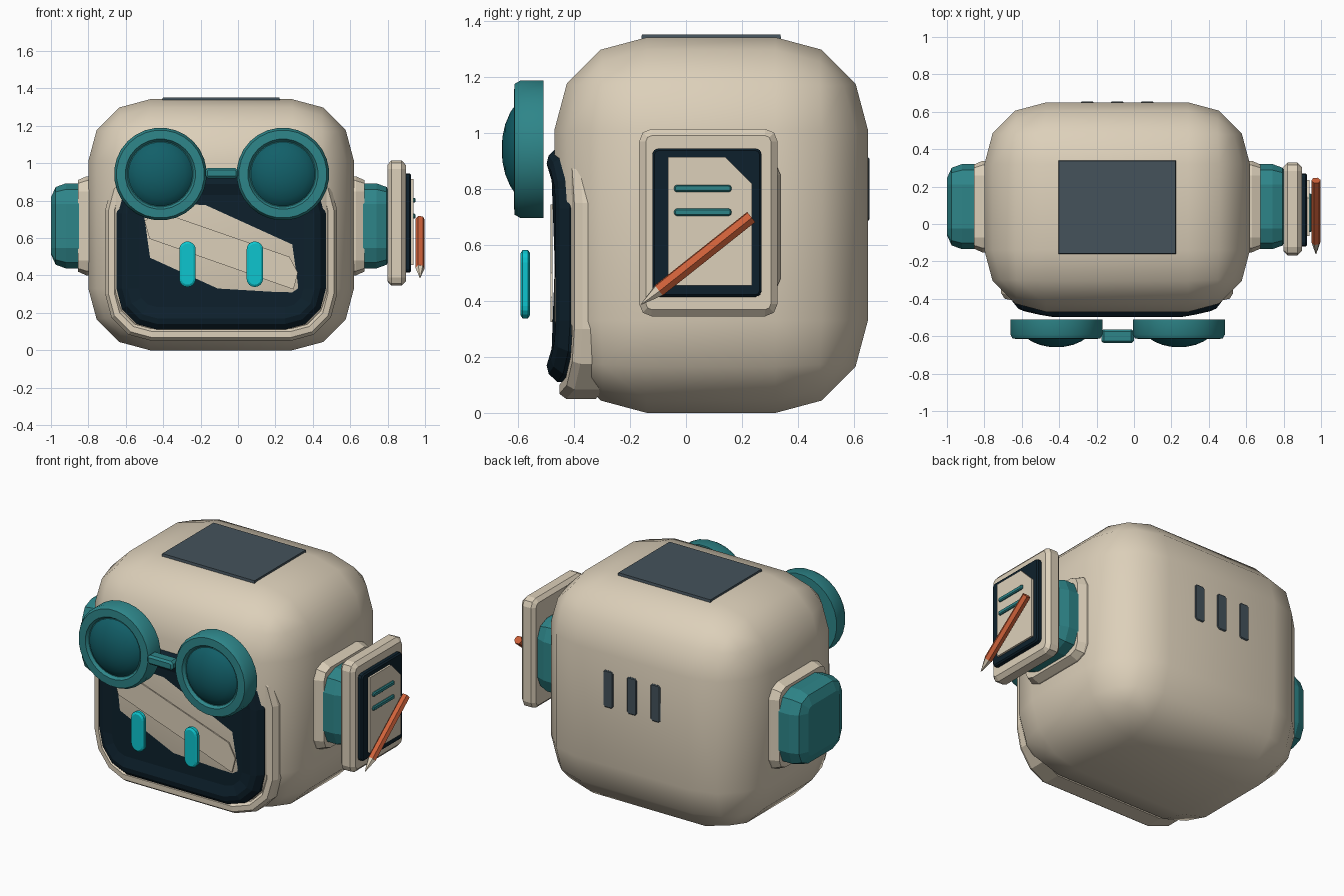
import bpy, bmesh, math
from mathutils import Vector

if "Cube" in bpy.data.objects:
    bpy.data.objects.remove(bpy.data.objects["Cube"])

CX, CY = -0.09, 0.09   # centre of the head


def material(name, r, g, b):
    m = bpy.data.materials.new(name)
    m.diffuse_color = (r, g, b, 1)
    m.use_nodes = True
    m.node_tree.nodes["Principled BSDF"].inputs["Base Color"].default_value = m.diffuse_color
    return m


CREAM = material("cream", 0.72, 0.63, 0.49)
TEAL = material("teal", 0.027, 0.235, 0.25)
LENS = material("deep_teal", 0.006, 0.115, 0.14)
NAVY = material("navy", 0.004, 0.0145, 0.025)
CYAN = material("cyan", 0.004, 0.56, 0.62)
SLATE = material("slate", 0.058, 0.085, 0.105)
ORANGE = material("orange", 0.62, 0.12, 0.042)


def finish(name, bm, mat, angle=None):
    bmesh.ops.recalc_face_normals(bm, faces=bm.faces)
    me = bpy.data.meshes.new(name)
    bm.to_mesh(me)
    bm.free()
    me.materials.append(mat)
    ob = bpy.data.objects.new(name, me)
    bpy.context.collection.objects.link(ob)
    if angle:
        bpy.ops.object.select_all(action='DESELECT')
        ob.select_set(True)
        bpy.context.view_layer.objects.active = ob
        bpy.ops.object.shade_smooth_by_angle(angle=math.radians(angle))
    return ob


def loft(name, rings, mat, angle=None, closed=False):
    """Skin equal-length rings; cap the ends, or join last to first."""
    bm = bmesh.new()
    vs = [[bm.verts.new(p) for p in ring] for ring in rings]
    n = len(rings[0])
    pairs = list(zip(vs, vs[1:]))
    if closed:
        pairs.append((vs[-1], vs[0]))
    else:
        bm.faces.new(vs[0])
        bm.faces.new(vs[-1])
    for a, b in pairs:
        for i in range(n):
            j = (i + 1) % n
            bm.faces.new((a[i], a[j], b[j], b[i]))
    return finish(name, bm, mat, angle)


def rounded(cu, cv, w, h, r, n, inset=0.0):
    """Rounded rectangle outline with n segments per corner."""
    pts, q = [], max(r - inset, 0.004)
    for k, (su, sv) in enumerate(((1, 1), (-1, 1), (-1, -1), (1, -1))):
        for i in range(n + 1):
            a = math.pi / 2 * (k + i / n)
            pts.append((cu + su * (w / 2 - inset - q) + q * math.cos(a),
                        cv + sv * (h / 2 - inset - q) + q * math.sin(a)))
    return pts


def on_x(x, outline):
    return [(x, u, v) for u, v in outline]


def on_y(y, outline):
    return [(u, y, v) for u, v in outline]


def pad(name, place, shape, steps, mat, angle=None):
    """Rounded slab: steps are (depth, inset)."""
    return loft(name, [place(d, rounded(*shape, i)) for d, i in steps], mat, angle)


def circle(c, axis, r, n):
    axis = Vector(axis).normalized()
    u = axis.orthogonal().normalized()
    v = axis.cross(u)
    return [Vector(c) + r * (math.cos(t) * u + math.sin(t) * v)
            for t in (2 * math.pi * i / n for i in range(n))]


# Head shell: box with large three-step rounded edges
bm = bmesh.new()
bmesh.ops.create_cube(bm, size=1)
for v in bm.verts:
    v.co = Vector((v.co.x * 1.42 + CX, v.co.y * 1.12 + CY, v.co.z * 1.342 + 0.671))
bmesh.ops.bevel(bm, geom=bm.edges[:], offset=0.33, segments=3, profile=0.5, affect='EDGES')
finish("head_shell", bm, CREAM, 50)

# Top panel and back vents
bm = bmesh.new()
bmesh.ops.create_cube(bm, size=1)
for v in bm.verts:
    s = 0.99 if v.co.z > 0 else 1
    v.co = Vector((v.co.x * 0.63 * s + CX, v.co.y * 0.5 * s + CY, 1.343 + v.co.z * 0.019))
finish("top_panel", bm, SLATE)
for i in (-1, 0, 1):
    pad("back_vent", on_y, (CX + 0.16 * i, 0.80, 0.066, 0.226, 0.012, 1),
        ((0.64, 0), (0.652, 0), (0.656, 0.005)), SLATE)


# Face frame: ring that bends back at the sides
def bent(outline, depth):
    ring = []
    for x, z in outline:
        t = min(max((abs(x - CX) - 0.36) / 0.26, 0), 1)
        ring.append((x, -0.455 + 0.06 * t + depth, z))
    return ring


frame = (CX, 0.525, 1.24, 0.95, 0.25, 3)
loft("face_frame", [bent(rounded(*frame, i), d) for i, d in
                    ((0, 0.13), (0, 0.025), (0.018, 0), (0.05, 0), (0.065, 0.02), (0.065, 0.13))],
     CREAM, closed=True)

# Visor with a raised lip and sunken middle
visor = (CX, 0.53, 1.12, 0.84, 0.22, 3)
loft("visor", [bent(rounded(*visor, i), d) for i, d in
               ((0, 0.055), (0, -0.005), (0.03, -0.036), (0.06, -0.043), (0.12, -0.025))], NAVY)

# Diagonal stripe across the visor
stripe = [(-0.43, 0.745), (-0.30, 0.70), (0.275, 0.50), (0.32, 0.415),
          (0.297, 0.325), (-0.473, 0.596), (-0.50, 0.69)]
loft("visor_stripe", [on_y(-0.477, stripe), on_y(-0.484, stripe)], CREAM)

# Glowing eye bars
for x in (-0.27, 0.09):
    pad("eye_bar", on_y, (x, 0.46, 0.088, 0.244, 0.044, 4),
        ((-0.558, 0.010), (-0.565, 0), (-0.584, 0), (-0.592, 0.012)), CYAN)

# Goggles
for x in (-0.415, 0.24):
    def rim(y, r):
        return circle((x, y, 0.942), (0, 1, 0), r, 28)
    loft("goggle_rim", [rim(*p) for p in ((-0.51, 0.248), (-0.59, 0.248), (-0.613, 0.235),
                                          (-0.615, 0.188), (-0.598, 0.176))], TEAL, 30)
    loft("goggle_lens", [rim(*p) for p in ((-0.59, 0.178), (-0.606, 0.165), (-0.628, 0.133),
                                           (-0.646, 0.09), (-0.656, 0.045), (-0.658, 0.01))],
         LENS, 50)
pad("goggle_bridge", on_y, (-0.0875, 0.947, 0.175, 0.056, 0.015, 1),
    ((-0.565, 0.01), (-0.575, 0), (-0.625, 0), (-0.636, 0.012)), TEAL)

# Ears, mirrored about the head centre
for side, s in (("left", -1), ("right", 1)):
    pad(side + "_ear_base", on_x, (CY + 0.003, 0.665, 0.49, 0.53, 0.08, 2),
        [(CX + s * d, i) for d, i in ((0.66, 0), (0.72, 0), (0.765, 0.02))], CREAM)
    pad(side + "_ear_cap", on_x, (CY + 0.003, 0.665, 0.455, 0.455, 0.11, 2),
        [(CX + s * d, i) for d, i in ((0.74, 0), (0.83, 0), (0.885, 0.02), (0.91, 0.075))], TEAL)

# Clipboard on the right ear
pad("clipboard", on_x, (0.08, 0.68, 0.495, 0.67, 0.045, 2),
    ((0.80, 0.022), (0.82, 0), (0.875, 0), (0.897, 0.024)), CREAM)
pad("clipboard_panel", on_x, (0.075, 0.68, 0.39, 0.53, 0.02, 2),
    ((0.89, 0), (0.918, 0), (0.926, 0.008)), NAVY)
paper = [(-0.065, 0.455), (0.235, 0.455), (0.235, 0.82), (0.14, 0.915), (-0.065, 0.915)]
loft("paper", [on_x(0.92, paper), on_x(0.938, paper)], CREAM)
for z in (0.802, 0.717):
    pad("paper_line", on_x, (0.06, z, 0.205, 0.026, 0.01, 2),
        ((0.932, 0), (0.944, 0), (0.95, 0.005)), TEAL)

# Pencil
tip, end = Vector((0.973, -0.16, 0.388)), Vector((0.973, 0.233, 0.70))
axis = (end - tip).normalized()
neck = tip + axis * 0.08
loft("pencil_body", [circle(p, axis, 0.025, 6) for p in (neck, end)], ORANGE)
loft("pencil_tip", [circle(tip, axis, 0.002, 6), circle(neck, axis, 0.024, 6)], CREAM)
